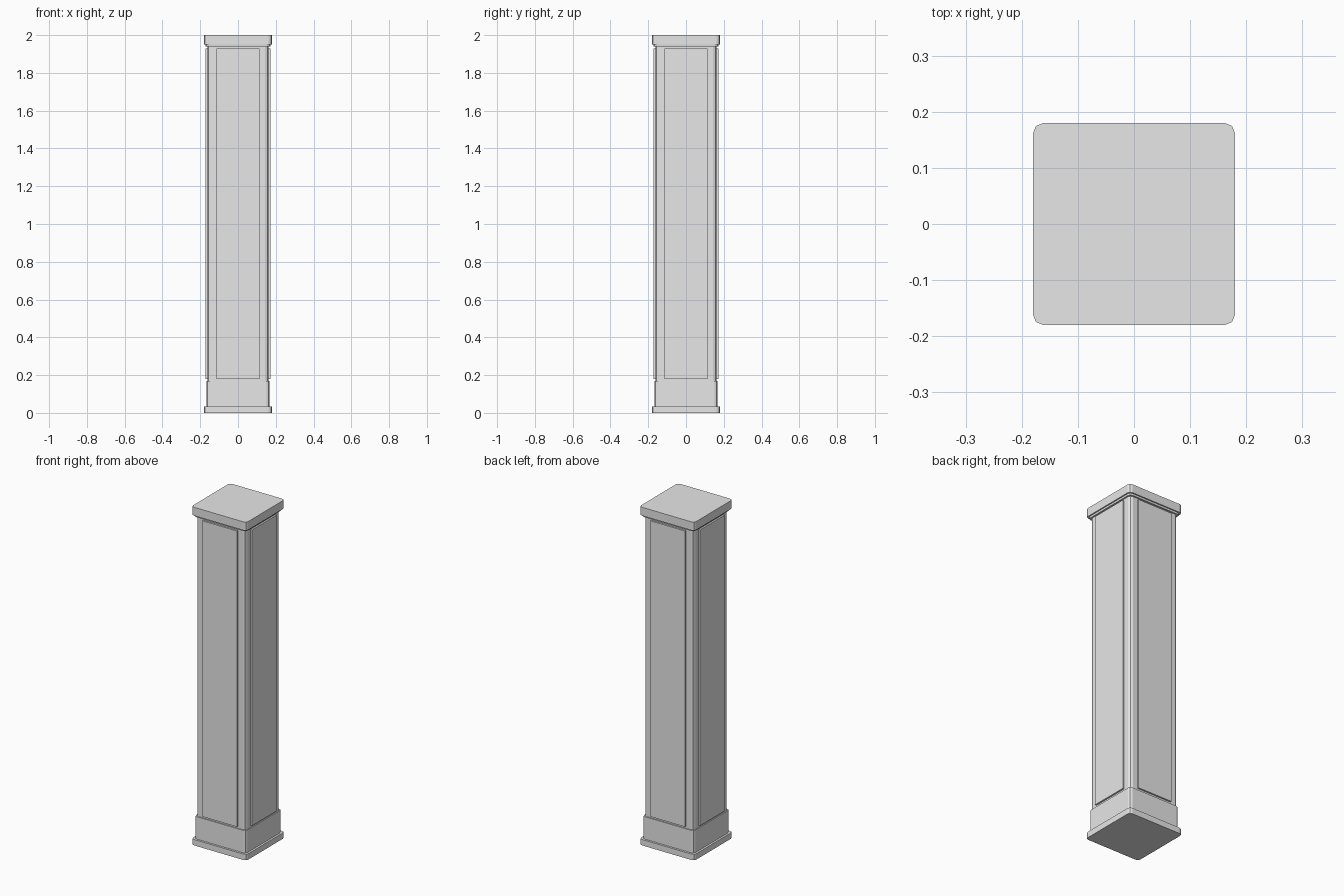
import bpy

cube = bpy.data.objects.get("Cube")
if cube:
    bpy.data.objects.remove(cube, do_unlink=True)

stone = bpy.data.materials.new("light_grey_stone")
stone.use_nodes = True
grey = (0.8, 0.8, 0.8, 1)
stone.diffuse_color = grey
stone.node_tree.nodes["Principled BSDF"].inputs["Base Color"].default_value = grey


def box(name, low, high, bevel=0.0, upright_only=True):
    """Box between two corners, optionally with rounded corners."""
    bpy.ops.mesh.primitive_cube_add(
        size=1, location=[(a + b) / 2 for a, b in zip(low, high)])
    ob = bpy.context.object
    ob.name = name
    ob.scale = [b - a for a, b in zip(low, high)]
    bpy.ops.object.transform_apply(location=False, rotation=False, scale=True)
    ob.data.materials.append(stone)
    if bevel:
        # Round only the four upright edges
        weights = ob.data.attributes.new("bevel_weight_edge", "FLOAT", "EDGE")
        for edge in ob.data.edges:
            a, b = (ob.data.vertices[i].co for i in edge.vertices)
            weights.data[edge.index].value = float(abs(a.z - b.z) > 0.001)
        mod = ob.modifiers.new("rounded_corners", "BEVEL")
        mod.limit_method = "WEIGHT"
        mod.width = bevel
        mod.segments = 2
        bpy.ops.object.modifier_apply(modifier=mod.name)
    return ob


def square_block(name, half, bottom, top, bevel):
    return box(name, (-half, -half, bottom), (half, half, top), bevel)


# Stacked square blocks, from floor to cap
square_block("plinth", 0.18, 0, 0.035, 0.018)
square_block("base_block", 0.168, 0.035, 0.168, 0.018)
square_block("shaft", 0.162, 0.168, 1.94, 0.018)
cap = square_block("cap", 0.18, 1.94, 2, 0.018)

# Slight inward taper on the cap's underside
for vert in cap.data.vertices:
    if vert.co.z < 0:
        vert.co.x *= 0.95
        vert.co.y *= 0.95
square_block("cap_rim", 0.18, 1.95, 2, 0.018)

# Raised panel on each face of the shaft
for side, x, y in (("front", 0, -1), ("back", 0, 1), ("left", 1, 0), ("right", -1, 0)):
    mid, half = 0.166, (0.113, 0.006)
    hx, hy = half if y else half[::-1]
    box(side + "_panel", (x * mid - hx, y * mid - hy, 0.18),
        (x * mid + hx, y * mid + hy, 1.93))
